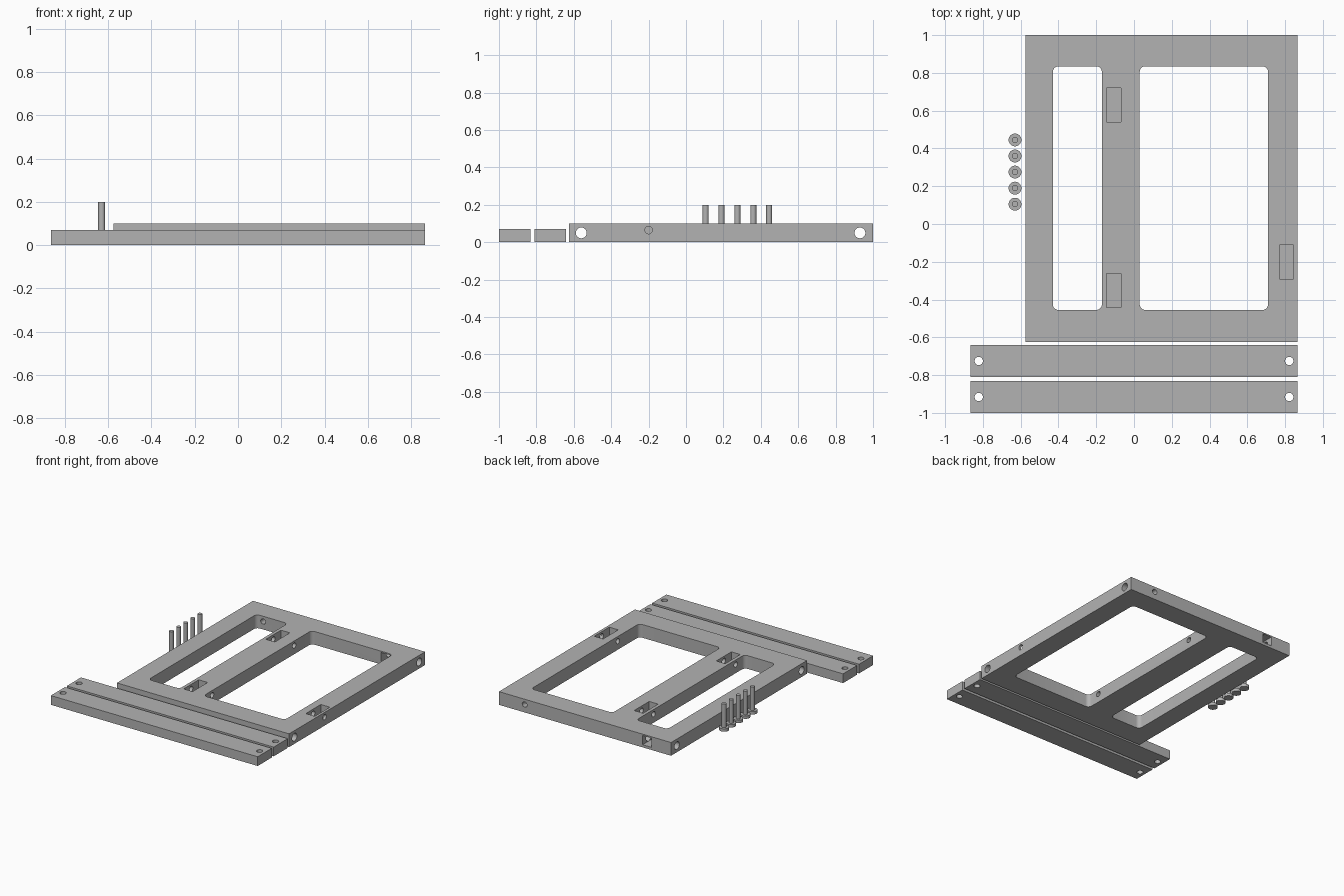
import bpy, bmesh, math
from mathutils import Matrix, Vector

if "Cube" in bpy.data.objects:
    bpy.data.objects.remove(bpy.data.objects["Cube"])

grey = bpy.data.materials.new("plain grey")
grey.diffuse_color = (0.45, 0.45, 0.45, 1)
grey.use_nodes = True
grey.node_tree.nodes["Principled BSDF"].inputs["Base Color"].default_value = grey.diffuse_color


def finish(name, bm, smooth=False):
    bmesh.ops.recalc_face_normals(bm, faces=bm.faces)
    mesh = bpy.data.meshes.new(name)
    bm.to_mesh(mesh)
    bm.free()
    mesh.materials.append(grey)
    ob = bpy.data.objects.new(name, mesh)
    bpy.context.collection.objects.link(ob)
    return ob


def box(name, x0, x1, y0, y1, z0, z1, radius=0):
    """Box from its limits, optionally with rounded upright edges."""
    bm = bmesh.new()
    size = Matrix.Diagonal((x1 - x0, y1 - y0, z1 - z0, 1))
    mid = Vector((x0 + x1, y0 + y1, z0 + z1)) / 2
    bmesh.ops.create_cube(bm, size=1, matrix=Matrix.Translation(mid) @ size)
    if radius:
        upright = [e for e in bm.edges
                   if abs(e.verts[0].co.z - e.verts[1].co.z) > 1e-4]
        bmesh.ops.bevel(bm, geom=upright, offset=radius, segments=6,
                        profile=0.5, affect='EDGES')
    return finish(name, bm)


def rod(name, start, end, radius):
    """Cylinder between two points."""
    a, b = Vector(start), Vector(end)
    bm = bmesh.new()
    turn = (b - a).to_track_quat('Z', 'Y').to_matrix().to_4x4()
    bmesh.ops.create_cone(bm, cap_ends=True, segments=32, radius1=radius,
                          radius2=radius, depth=(b - a).length,
                          matrix=Matrix.Translation((a + b) / 2) @ turn)
    return finish(name, bm)


def combine(ob, tools, operation='DIFFERENCE'):
    """Apply booleans one after another, then remove the tools."""
    for tool in tools:
        tool.hide_render = True
        mod = ob.modifiers.new("cut", 'BOOLEAN')
        mod.operation = operation
        mod.solver = 'EXACT'
        mod.object = tool
    deps = bpy.context.evaluated_depsgraph_get()
    mesh = bpy.data.meshes.new_from_object(ob.evaluated_get(deps))
    ob.modifiers.clear()
    ob.data = mesh
    for tool in tools:
        bpy.data.objects.remove(tool)
    bpy.ops.object.select_all(action='DESELECT')
    ob.select_set(True)
    bpy.context.view_layer.objects.active = ob
    bpy.ops.object.shade_smooth_by_angle(angle=math.radians(30))


# Frame plate with two rounded windows
H = 0.10
frame = box("frame", -0.575, 0.865, -0.625, 1.0, 0, H)
cuts = [box("window_cutter", x0, x1, -0.455, 0.835, -0.1, 0.2, 0.03)
        for x0, x1 in ((-0.43, -0.17), (0.03, 0.71))]

# Long rod holes through the front and back beams
for y in (-0.56, 0.93):
    cuts.append(rod("rod_hole_cutter", (-0.7, y, 0.05), (1, y, 0.05), 0.029))

# Top pockets with a cross hole through each
for x0, y, h0, h1 in ((-0.145, 0.63, -0.2, 0.06), (-0.145, -0.352, -0.2, 0.06),
                      (0.77, -0.2, 0.69, 0.9)):
    cuts.append(box("pocket_cutter", x0, x0 + 0.075, y - 0.09, y + 0.09, 0.025, 0.2))
    cuts.append(rod("cross_hole_cutter", (h0, y, 0.065), (h1, y, 0.065), 0.02))

# Side notches in the back beam, one facing out and one facing in
for x, y0, y1 in ((-0.375, 0.88, 1.1), (0.65, 0.75, 0.955)):
    cuts.append(box("notch_cutter", x - 0.0375, x + 0.0375, y0, y1, 0.02, 0.09))
    cuts.append(rod("notch_hole_cutter", (x, 0.8, 0.06), (x, 1.05, 0.06), 0.02))
combine(frame, cuts)

# Two loose bars with a hole at each end
for i, y in enumerate((-0.916, -0.725)):
    bar = box(f"bar_{i + 1}", -0.865, 0.865, y - 0.084, y + 0.084, 0, 0.07)
    combine(bar, [rod("bar_hole_cutter", (x, y, -0.1), (x, y, 0.2), 0.022)
                  for x in (-0.822, 0.822)])

# Row of five headed pins standing on their heads
for i in range(5):
    y = 0.105 + 0.085 * i
    pin = rod(f"pin_{i + 1}", (-0.63, y, 0), (-0.63, y, 0.022), 0.034)
    combine(pin, [rod("pin_shaft", (-0.63, y, 0.01), (-0.63, y, 0.2), 0.016)], 'UNION')
